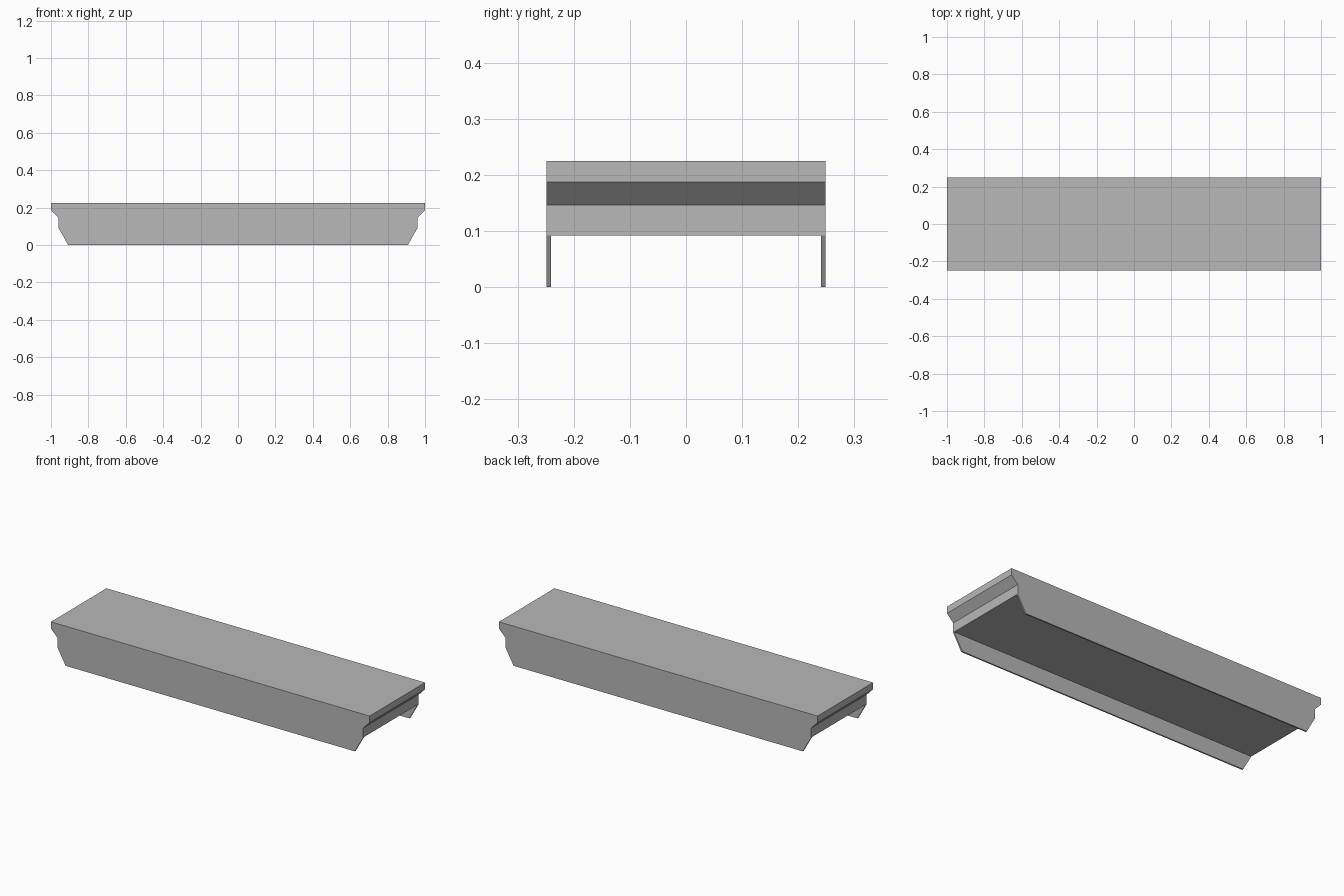
import bpy
import bmesh

cube = bpy.data.objects.get("Cube")
if cube:
    bpy.data.objects.remove(cube, do_unlink=True)

HALF_DEPTH = 0.249
SKIRT = 0.008
UNDERSIDE = 0.092

grey = bpy.data.materials.new("plain_grey")
grey.use_nodes = True
colour = (0.48, 0.48, 0.48, 1)
grey.diffuse_color = colour
grey.node_tree.nodes["Principled BSDF"].inputs["Base Color"].default_value = colour


def prism(name, half_profile, half_depth):
    """Mirror a right-hand (x, z) profile and extrude it along y."""
    outline = half_profile + [(-x, z) for x, z in reversed(half_profile)]
    bm = bmesh.new()
    face = bm.faces.new([bm.verts.new((x, -half_depth, z)) for x, z in outline])
    grown = bmesh.ops.extrude_face_region(bm, geom=[face])["geom"]
    verts = [v for v in grown if isinstance(v, bmesh.types.BMVert)]
    bmesh.ops.translate(bm, verts=verts, vec=(0, 2 * half_depth, 0))
    bmesh.ops.recalc_face_normals(bm, faces=bm.faces)
    mesh = bpy.data.meshes.new(name)
    bm.to_mesh(mesh)
    bm.free()
    mesh.materials.append(grey)
    obj = bpy.data.objects.new(name, mesh)
    bpy.context.collection.objects.link(obj)
    return obj


# Slab with overhanging lip, undercut ends and tapered skirts
slab = prism("slab_with_skirts",
             [(0.908, 0), (0.96, UNDERSIDE), (0.96, 0.146), (1, 0.187), (1, 0.225)],
             HALF_DEPTH)

# Channel between the front and back skirts
channel = prism("channel_cutter", [(1.2, -0.2), (1.2, UNDERSIDE)], HALF_DEPTH - SKIRT)
channel.hide_render = True

cut = slab.modifiers.new("channel", 'BOOLEAN')
cut.operation = 'DIFFERENCE'
cut.solver = 'EXACT'
cut.object = channel

bpy.context.view_layer.objects.active = slab
bpy.ops.object.modifier_apply(modifier=cut.name)
bpy.data.objects.remove(channel, do_unlink=True)
